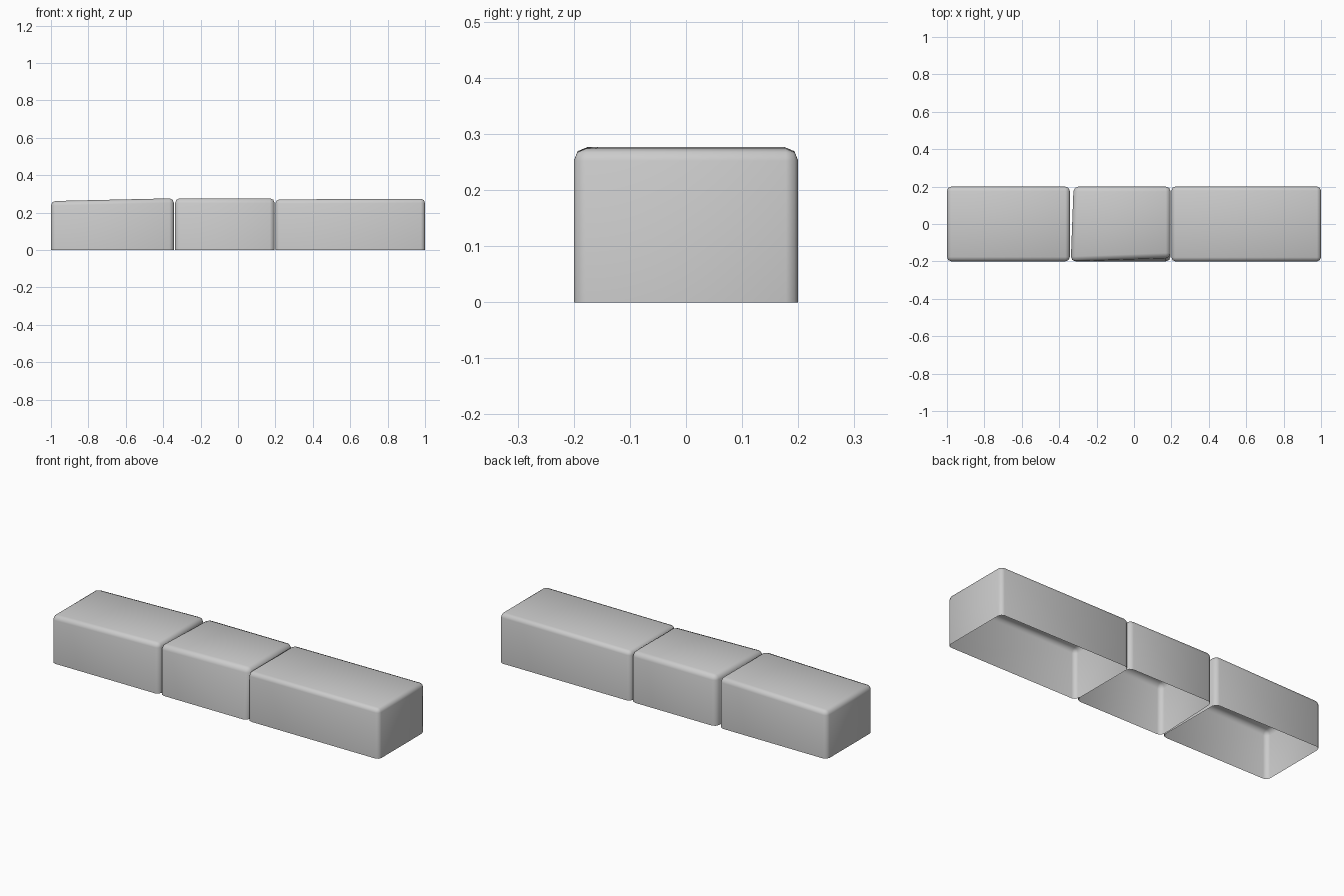
import bpy
import bmesh

default = bpy.data.objects.get("Cube")
if default:
    bpy.data.objects.remove(default, do_unlink=True)

stone = bpy.data.materials.new("pale grey stone")
stone.use_nodes = True
GREY = (0.6, 0.6, 0.6, 1)
stone.diffuse_color = GREY
stone.node_tree.nodes["Principled BSDF"].inputs["Base Color"].default_value = GREY


def block(name, x0, x1, top_left, top_right, bevel, skew=0.0, pull=0.0):
    """Worn, bottomless block; skew leans the left end, pull sinks the front right top."""
    bm = bmesh.new()
    bmesh.ops.create_cube(bm, size=1)
    for v in bm.verts:
        left, back, top = v.co.x < 0, v.co.y > 0, v.co.z > 0
        x = x0 if left else x1
        y = 0.2 if back else -0.2
        z = (top_left if left else top_right) if top else 0
        if left and back:
            x += skew
        if top and not back and not left:
            y += pull
        v.co = (x, y, z)
    # Soften every edge except those around the open base
    edges = [e for e in bm.edges if max(v.co.z for v in e.verts) > 0.1]
    bmesh.ops.bevel(bm, geom=edges, offset=bevel, segments=2, profile=0.5,
                    affect='EDGES', clamp_overlap=True)
    bm.normal_update()
    base = [f for f in bm.faces if f.normal.z < -0.9]
    bmesh.ops.delete(bm, geom=base, context='FACES')
    for f in bm.faces:
        f.smooth = True
    mesh = bpy.data.meshes.new(name)
    bm.to_mesh(mesh)
    bm.free()
    mesh.materials.append(stone)
    obj = bpy.data.objects.new(name, mesh)
    bpy.context.collection.objects.link(obj)
    return obj


# Row of three stones with narrow joints
block("right_stone", -1.0, -0.343, 0.262, 0.277, 0.024)
block("middle_stone", -0.338, 0.196, 0.277, 0.277, 0.026, skew=0.015, pull=0.02)
block("left_stone", 0.2, 1.0, 0.271, 0.274, 0.022)
